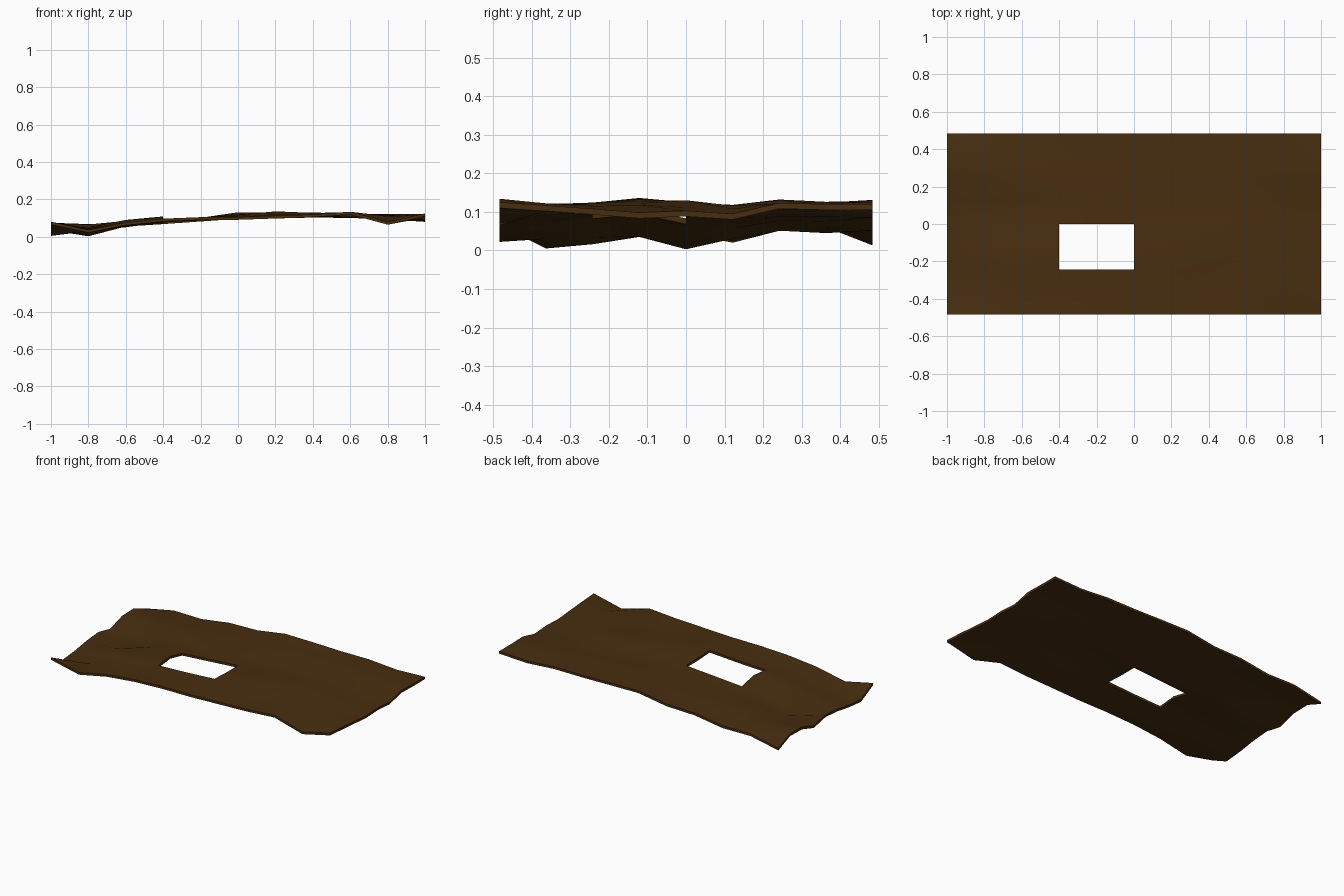
import bpy, bmesh

if "Cube" in bpy.data.objects:
    bpy.data.objects.remove(bpy.data.objects["Cube"])

NX, NY = 11, 9
THICK = 0.015
HALF_Y = 0.484

# Top surface height in thousandths: one row per x station, front (-y) to back (+y)
HEIGHTS = [
    [80, 20, 31, 50, 60, 35, 72, 75, 28],
    [37, 45, 48, 52, 18, 45, 66, 60, 68],
    [77, 72, 80, 90, 70, 72, 85, 75, 66],
    [97, 92, 97, 109, 83, 85, 92, 90, 95],
    [105, 102, 105, 104, 97, 98, 102, 102, 100],
    [106, 112, 117, 111, 111, 114, 120, 124, 131],
    [113, 120, 124, 136, 122, 118, 132, 126, 129],
    [120, 118, 122, 128, 125, 118, 130, 124, 125],
    [134, 122, 118, 122, 130, 116, 124, 122, 126],
    [80, 110, 115, 118, 112, 108, 122, 120, 112],
    [125, 117, 108, 98, 103, 95, 123, 120, 120],
]

brown = bpy.data.materials.new("dark brown")
brown.diffuse_color = (0.065, 0.027, 0.005, 1)
brown.use_nodes = True
brown.node_tree.nodes["Principled BSDF"].inputs["Base Color"].default_value = brown.diffuse_color

# Wavy sheet: height grid with a rectangular opening
bm = bmesh.new()
grid = [[bm.verts.new((-1 + 2 * i / (NX - 1),
                       -HALF_Y + 2 * HALF_Y * j / (NY - 1),
                       HEIGHTS[i][j] / 1000))
         for j in range(NY)] for i in range(NX)]
for i in range(NX - 1):
    for j in range(NY - 1):
        if i in (3, 4) and j in (2, 3):      # the opening
            continue
        bm.faces.new((grid[i][j], grid[i + 1][j],
                      grid[i + 1][j + 1], grid[i][j + 1]))

# Underside and rims: duplicate, drop, flip and bridge the open edges
geo = bmesh.ops.duplicate(bm, geom=bm.verts[:] + bm.edges[:] + bm.faces[:])
low_verts = [g for g in geo["geom"] if isinstance(g, bmesh.types.BMVert)]
low_faces = [g for g in geo["geom"] if isinstance(g, bmesh.types.BMFace)]
twin = geo["vert_map"]
rim = [e for e in bm.edges if e.is_boundary and e.verts[0] not in set(low_verts)]
bmesh.ops.translate(bm, verts=low_verts, vec=(0, 0, -THICK))
bmesh.ops.reverse_faces(bm, faces=low_faces)
for e in rim:
    a, b = e.verts
    bm.faces.new((a, b, twin[b], twin[a]))
bmesh.ops.recalc_face_normals(bm, faces=bm.faces[:])

mesh = bpy.data.meshes.new("wavy_sheet")
bm.to_mesh(mesh)
bm.free()
mesh.materials.append(brown)
sheet = bpy.data.objects.new("wavy_sheet", mesh)
bpy.context.collection.objects.link(sheet)

# Soft waves, crisp rims
bpy.context.view_layer.objects.active = sheet
sheet.select_set(True)
bpy.ops.object.shade_smooth_by_angle(angle=0.7)
